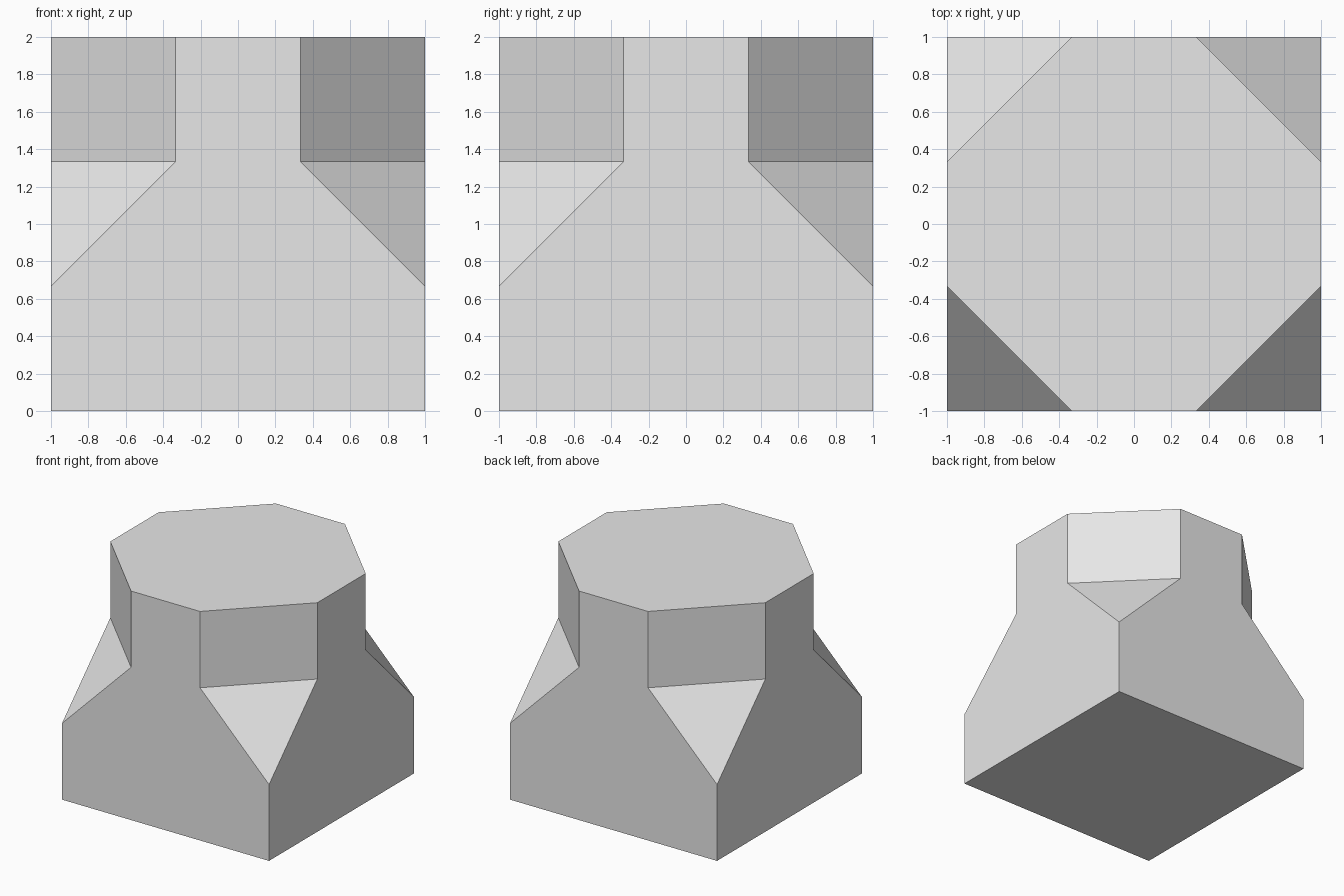
import bpy
import bmesh

if "Cube" in bpy.data.objects:
    bpy.data.objects.remove(bpy.data.objects["Cube"])

T = 1 / 3  # half width of the octagon's straight sides

grey = bpy.data.materials.new("light grey")
grey.diffuse_color = (0.8, 0.8, 0.8, 1)
grey.use_nodes = True
grey.node_tree.nodes["Principled BSDF"].inputs["Base Color"].default_value = grey.diffuse_color

bm = bmesh.new()


def vert(x, y, z):
    return bm.verts.new((x, y, z))


# Corner columns, counter-clockwise: each has a square foot and a cut-off top
corners = []
for sx, sy in ((-1, -1), (1, -1), (1, 1), (-1, 1)):
    ends = [(T * sx, sy), (sx, T * sy)]
    if sx == sy:
        ends.reverse()
    corners.append({
        "foot": vert(sx, sy, 0),
        "peak": vert(sx, sy, 2 * T),
        "ledge": [vert(x, y, 4 * T) for x, y in ends],
        "rim": [vert(x, y, 2) for x, y in ends],
    })

for i, a in enumerate(corners):
    b = corners[(i + 1) % 4]
    # Vertical cut wall and the sloped triangle below it
    bm.faces.new((a["ledge"][0], a["ledge"][1], a["rim"][1], a["rim"][0]))
    bm.faces.new((a["peak"], a["ledge"][1], a["ledge"][0]))
    # Main side, from this corner to the next
    bm.faces.new((a["foot"], b["foot"], b["peak"], b["ledge"][0],
                  b["rim"][0], a["rim"][1], a["ledge"][1], a["peak"]))

# Octagonal top and square bottom
bm.faces.new([v for c in corners for v in c["rim"]])
bm.faces.new([c["foot"] for c in reversed(corners)])
bmesh.ops.recalc_face_normals(bm, faces=bm.faces[:])

mesh = bpy.data.meshes.new("notched_block")
bm.to_mesh(mesh)
bm.free()
mesh.materials.append(grey)
block = bpy.data.objects.new("notched_block", mesh)
bpy.context.collection.objects.link(block)
